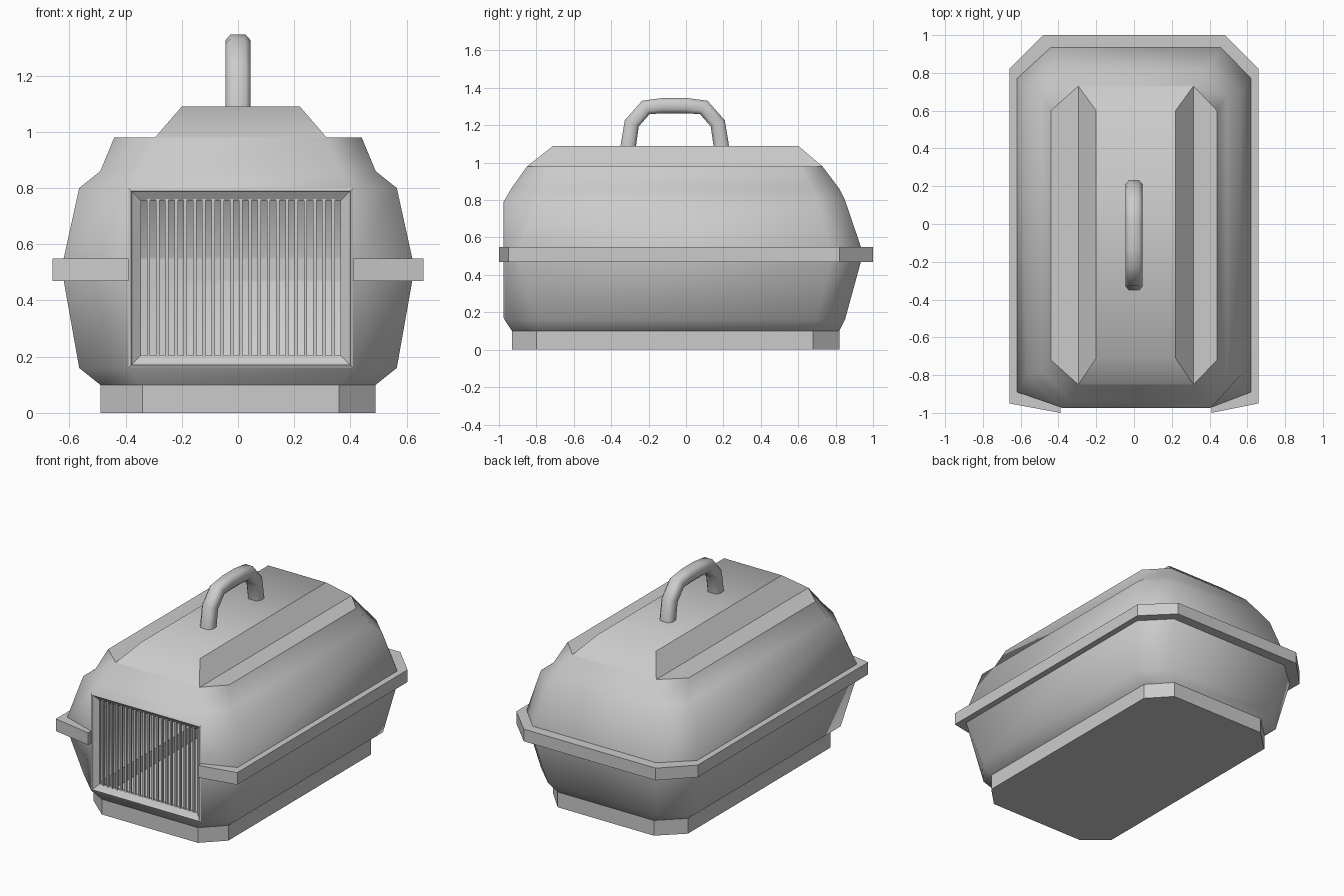
import bpy, bmesh, math
from mathutils import Vector

if "Cube" in bpy.data.objects:
    bpy.data.objects.remove(bpy.data.objects["Cube"])

DX = 0.01  # door, roof and front corners sit slightly to the right


def loft(name, rings, caps=(True, True), skip=(), recalc=True, smooth=None):
    """Join closed rings of points; skip holds (ring, segment) pairs left open."""
    bm = bmesh.new()
    vs = [[bm.verts.new(p) for p in r] for r in rings]
    n = len(vs[0])
    for k in range(len(vs) - 1):
        for i in range(n):
            if (k, i) not in skip:
                j = (i + 1) % n
                bm.faces.new((vs[k][i], vs[k][j], vs[k + 1][j], vs[k + 1][i]))
    if caps[0]:
        bm.faces.new(vs[0][::-1])
    if caps[1]:
        bm.faces.new(vs[-1])
    bmesh.ops.remove_doubles(bm, verts=bm.verts, dist=1e-4)
    if recalc:
        bmesh.ops.recalc_face_normals(bm, faces=bm.faces)
    me = bpy.data.meshes.new(name)
    bm.to_mesh(me)
    bm.free()
    ob = bpy.data.objects.new(name, me)
    bpy.context.collection.objects.link(ob)
    if smooth:
        bpy.ops.object.select_all(action='DESELECT')
        ob.select_set(True)
        bpy.context.view_layer.objects.active = ob
        bpy.ops.object.shade_smooth_by_angle(angle=math.radians(smooth))
    return ob


def octagon(z, hx, yfs, ybs, cf, yf, cb, yb, sx=0.0):
    """Chamfered rectangle: side x and its y range, then front and back edges."""
    return [(DX - cf, yf, z), (DX + cf, yf, z), (sx + hx, yfs, z), (sx + hx, ybs, z),
            (DX + cb, yb, z), (DX - cb, yb, z), (sx - hx, ybs, z), (sx - hx, yfs, z)]


def rect(z, hx, y0, y1):
    return octagon(z, hx, y0, y1, hx, y0, hx, y1, DX)


# Base plinth
foot = (0.49, -0.80, 0.68, 0.35, -0.93, 0.35, 0.82)
loft("base", [octagon(0, *foot), octagon(0.1, *foot)], (True, False), recalc=False)

# Body shell, open at the front for the door
mid = (0.565, -0.80, 0.70, 0.40, -0.97, 0.40, 0.85)
wide = (0.62, -0.89, 0.77, 0.40, -0.97, 0.45, 0.935)
shoulder = octagon(0.98, 0.44, -0.72, 0.60, 0.305, -0.85, 0.305, 0.73)
loft("body_shell",
     [octagon(0.1, *foot), octagon(0.16, *mid), octagon(0.47, *wide), octagon(0.55, *wide),
      octagon(0.80, *mid), octagon(0.86, 0.49, -0.78, 0.68, 0.35, -0.935, 0.35, 0.82), shoulder],
     (False, False), skip={(1, 0), (2, 0), (3, 0)}, recalc=False, smooth=60)

# Roof with flat shoulders and raised top plate
loft("roof", [shoulder, rect(0.98, 0.305, -0.85, 0.73), rect(1.09, 0.21, -0.71, 0.60)],
     (False, True), recalc=False, smooth=45)

# Rim around the seam, stopping at the door
outer = [(0.40, -1.0), (0.66, -0.95), (0.66, 0.82), (0.48, 1.0)]
inner = [(0.40, -0.96), (0.61, -0.88), (0.61, 0.77), (0.44, 0.93)]
path = list(zip(outer, inner))
path += [((-a[0], a[1]), (-b[0], b[1])) for a, b in reversed(path)]
sections = []
for i, (a, b) in enumerate(path):
    s = DX if i in (0, len(path) - 1) else 0
    sections.append([(a[0] + s, a[1], 0.47), (b[0] + s, b[1], 0.47),
                     (b[0] + s, b[1], 0.55), (a[0] + s, a[1], 0.55)])
loft("rim", sections)


# Door frame, stepped inwards
def door_ring(inset, y):
    x, z0, z1 = 0.40 - inset, 0.16 + inset, 0.80 - inset
    return [(DX - x, y, z0), (DX + x, y, z0), (DX + x, y, z1), (DX - x, y, z1)]


loft("door_frame", [door_ring(i, y) for i, y in
                    [(0, -0.94), (0, -0.97), (0.01, -0.975), (0.015, -0.965),
                     (0.045, -0.945), (0.045, -0.93), (0, -0.93)]], (False, False))

# Door bars
bm = bmesh.new()
count = 21
for i in range(count):
    x = DX - 0.345 + 0.69 * (i + 0.5) / count
    cube = bmesh.ops.create_cube(bm, size=1)["verts"]
    bmesh.ops.scale(bm, vec=(0.012, 0.014, 0.57), verts=cube)
    bmesh.ops.translate(bm, vec=(x, -0.942, 0.48), verts=cube)
me = bpy.data.meshes.new("door_bars")
bm.to_mesh(me)
bm.free()
bpy.context.collection.objects.link(bpy.data.objects.new("door_bars", me))

# Carry handle: octagonal section swept along a mirrored arch
arch = [(-0.25, 1.08), (-0.23, 1.21), (-0.155, 1.295), (-0.06, 1.305)]
arch += [(-y, z) for y, z in reversed(arch)]
pts = [Vector((0, y - 0.06, z)) for y, z in arch]
rings = []
for i, p in enumerate(pts):
    t = (pts[min(i + 1, len(pts) - 1)] - pts[max(i - 1, 0)]).normalized()
    side = Vector((0, -t.z, t.y))
    rings.append([p + Vector((0.045 * x, 0, 0)) + side * 0.041 * s for x, s in
                  [(1, .5), (.6, 1), (-.6, 1), (-1, .5), (-1, -.5), (-.6, -1), (.6, -1), (1, -.5)]])
loft("handle", rings, smooth=50)
